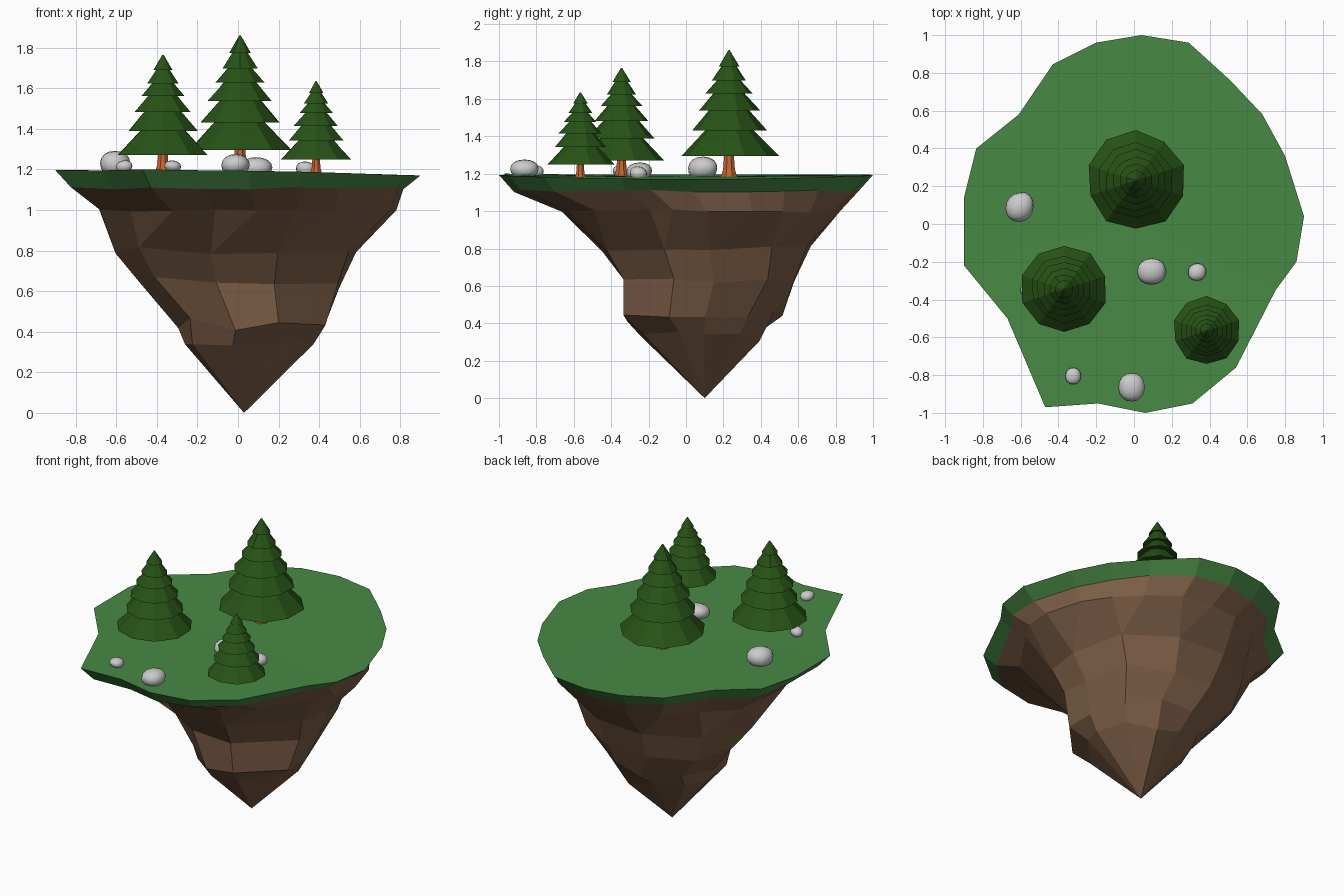
import bpy, bmesh, math, random
from mathutils import Vector

if "Cube" in bpy.data.objects:
    bpy.data.objects.remove(bpy.data.objects["Cube"])

random.seed(4)


def material(name, rgb):
    m = bpy.data.materials.new(name)
    m.diffuse_color = (*rgb, 1)
    m.use_nodes = True
    m.node_tree.nodes["Principled BSDF"].inputs["Base Color"].default_value = m.diffuse_color
    return m


GRASS = material("grass", (0.065, 0.25, 0.06))
EARTH = material("earth", (0.20, 0.11, 0.06))
LEAF = material("needles", (0.02, 0.085, 0.008))
BARK = material("bark", (0.57, 0.13, 0.03))


def finish(bm, name, mat=None):
    bmesh.ops.recalc_face_normals(bm, faces=bm.faces)
    me = bpy.data.meshes.new(name)
    bm.to_mesh(me)
    bm.free()
    ob = bpy.data.objects.new(name, me)
    bpy.context.collection.objects.link(ob)
    if mat:
        me.materials.append(mat)
    return ob


def loft(bm, a, b):
    """Join two vertex rings; the second may have half as many points."""
    n, m = len(a), len(b)
    for j in range(m):
        k = (j + 1) % m
        if n == m:
            bm.faces.new((a[j], a[k], b[k], b[j]))
        else:
            bm.faces.new((a[2 * j], a[2 * j + 1], b[j]))
            bm.faces.new((a[2 * j + 1], a[(2 * j + 2) % n], b[k], b[j]))


def fan(bm, ring, co):
    c = bm.verts.new(co)
    for i in range(len(ring)):
        bm.faces.new((ring[i], ring[(i + 1) % len(ring)], c))


# Plateau outline, seen from above
OUTLINE = [(.90, .04), (.80, .36), (.68, .58), (.51, .76), (.29, .96),
           (.04, 1.0), (-.20, .96), (-.43, .845), (-.61, .58), (-.835, .40),
           (-.90, .14), (-.90, -.22), (-.67, -.50), (-.47, -.97), (-.19, -.95),
           (.06, -1.0), (.31, -.95), (.54, -.76), (.75, -.35), (.86, -.20)]


def ground(x, y):
    return 1.183 - 0.014 * x + 0.011 * y * y


def ring_points(x0, x1, y0, y1, z, round_, step, rough):
    """Outline squeezed into a box, blended towards an ellipse."""
    pts = []
    for x, y in OUTLINE[::step]:
        p = Vector((x / .9, y))
        p = p.lerp(p.normalized(), round_) * (1 + random.uniform(-rough, rough))
        pts.append(((x0 + x1) / 2 + p.x * (x1 - x0) / 2,
                    (y0 + y1) / 2 + p.y * (y1 - y0) / 2,
                    z + random.uniform(-rough, rough) * .6))
    return pts


RIM = ring_points(-.82, .82, -.92, .92, 1.108, 0, 1, .012)

# Grass cap with its sloping edge
bm = bmesh.new()
top = [bm.verts.new((x, y, ground(x, y))) for x, y in OUTLINE]
low = [bm.verts.new(p) for p in RIM]
fan(bm, top, (0, 0, ground(0, 0)))
loft(bm, top, low)
finish(bm, "grass_top", GRASS)

# Rock underside, tapering to a point
bm = bmesh.new()
prev = [bm.verts.new(p) for p in RIM]
for spec in [(-.69, .78, -.67, .83, 1.0, .3, 1, .015),
             (-.61, .60, -.47, .68, .80, .7, 2, .03),
             (-.51, .51, -.35, .61, .64, 1, 2, .05),
             (-.31, .44, -.34, .51, .44, 1, 2, .06),
             (-.27, .36, -.24, .41, .33, 1, 2, .05)]:
    ring = [bm.verts.new(p) for p in ring_points(*spec)]
    loft(bm, prev, ring)
    prev = ring
fan(bm, prev, (.03, .10, 0))
finish(bm, "rock_underside", EARTH)


def lathe(name, profile, loc, sides, mat, wobble=0):
    bm = bmesh.new()
    rings = []
    for r, z in profile:
        ring = []
        for i in range(sides):
            a = math.tau * (i + .5) / sides
            q = r * (1 + random.uniform(-wobble, wobble))
            ring.append(bm.verts.new((loc[0] + q * math.cos(a),
                                      loc[1] + q * math.sin(a), z)))
        rings.append(ring)
    for a, b in zip(rings, rings[1:]):
        loft(bm, a, b)
    bm.faces.new(rings[0])
    bm.faces.new(rings[-1])
    return finish(bm, name, mat)


# Pine trees: tiered foliage on a flared trunk
TIERS = [(.26, 0), (.20, .135), (.165, .24), (.125, .33), (.09, .40), (.055, .475)]


def pine(name, x, y, base, height, radius):
    sz, sr = height / .56, radius / .26
    prof = []
    for i, (r, z) in enumerate(TIERS):
        nr, nz = TIERS[i + 1] if i < 5 else (.004, .56)
        prof.append((r * sr, base + z * sz))
        prof.append((nr * (.62 if i < 5 else 1) * sr, base + (nz + .008 * (i < 5)) * sz))
    lathe(name + "_foliage", prof, (x, y), 10, LEAF, .03)
    g = ground(x, y) - .01
    lathe(name + "_trunk", [(.05 * sr, g), (.034 * sr, g + .05 * sz),
                            (.026 * sr, base + .03)], (x, y), 8, BARK)


pine("tall_pine", .01, .23, 1.295, .565, .26)
pine("middle_pine", -.37, -.345, 1.27, .495, .23)
pine("small_pine", .385, -.565, 1.25, .385, .18)

# Rounded boulders: knocked-about cubes, subdivided
for i, (x, y, w, h) in enumerate([(-.61, .09, .155, .105), (.09, -.255, .14, .085),
                                  (.33, -.255, .09, .06), (-.32, -.805, .085, .05),
                                  (-.01, -.865, .14, .08), (-.56, -.35, .08, .05)]):
    bm = bmesh.new()
    bmesh.ops.create_cube(bm, size=1)
    for v in bm.verts:
        v.co *= 1.22
        v.co += Vector([random.uniform(-.12, .12) for _ in range(3)])
        v.co = Vector((x + v.co.x * w, y + v.co.y * w,
                       ground(x, y) + h * .4 + v.co.z * h * 1.2))
    rock = finish(bm, f"boulder_{i + 1}")
    rock.modifiers.new("round", 'SUBSURF').levels = 2
    rock.modifiers["round"].render_levels = 2
    for p in rock.data.polygons:
        p.use_smooth = True
